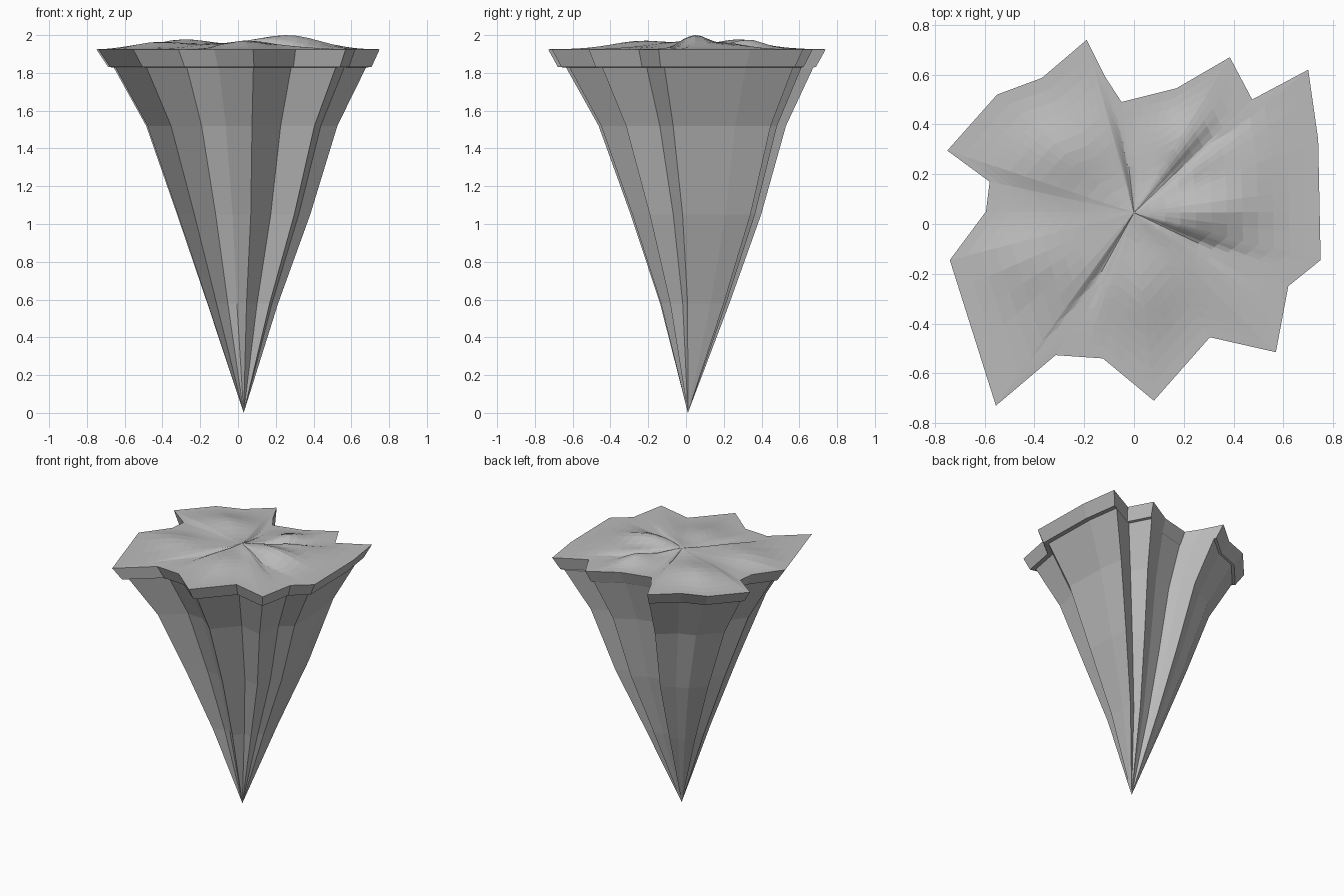
import bpy
import math
from mathutils import Vector

cube = bpy.data.objects.get("Cube")
if cube:
    bpy.data.objects.remove(cube, do_unlink=True)

stone = bpy.data.materials.new("grey_stone")
stone.use_nodes = True
GREY = (0.5, 0.5, 0.5, 1)
stone.diffuse_color = GREY
stone.node_tree.nodes["Principled BSDF"].inputs["Base Color"].default_value = GREY

# Jagged plan outline, counterclockwise
OUTLINE = [Vector(p) for p in (
    (.74, .34), (.70, .62), (.475, .50), (.385, .67), (.17, .545), (-.05, .49),
    (-.115, .59), (-.19, .74), (-.37, .587), (-.55, .52), (-.75, .295),
    (-.58, .17), (-.595, .05), (-.74, -.145), (-.555, -.73), (-.315, -.527),
    (-.125, -.54), (.08, -.71), (.305, -.455), (.57, -.515), (.62, -.25),
    (.75, -.145))]


def make_object(name, verts, faces):
    mesh = bpy.data.meshes.new(name)
    mesh.from_pydata(verts, [], faces)
    mesh.update()
    mesh.materials.append(stone)
    obj = bpy.data.objects.new(name, mesh)
    bpy.context.collection.objects.link(obj)
    return obj


def bridge(rings, count):
    return [(r * count + i, r * count + (i + 1) % count,
             (r + 1) * count + (i + 1) % count, (r + 1) * count + i)
            for r in range(rings - 1) for i in range(count)]


def loft(name, sections, tip=None):
    """Join scaled copies of the outline: (height, scale, offset x, offset y)."""
    n = len(OUTLINE)
    verts = [(p.x * s + ox, p.y * s + oy, z)
             for z, s, ox, oy in sections for p in OUTLINE]
    faces = bridge(len(sections), n)
    if tip:
        last = (len(sections) - 1) * n
        verts.append(tip)
        faces += [(last + i, last + (i + 1) % n, len(verts) - 1) for i in range(n)]
    # sections run downwards, so reverse the winding to face outwards
    return make_object(name, verts, [f[::-1] for f in faces])


# Rim with a narrow ledge below it, then the fluted tapering body
loft("rim", [(1.925, 1, 0, 0), (1.832, .93, .01, 0), (1.828, .89, .01, .015)])
loft("tapered_body", [(1.828, .89, .01, .015), (1.52, .675, .02, .03),
                      (1.05, .47, .03, .05), (.58, .25, .025, .045)],
     tip=(.03, .01, 0))

# Rolling top surface: hills (x, y, height, spread x, spread y) and gullies
CENTRE = Vector((0, .045))
HILLS = [(.27, .05, .06, .2, .09), (-.45, -.16, .035, .2, .14),
         (-.3, .3, .045, .2, .16), (.2, .33, .04, .1, .12),
         (.05, -.25, .03, .15, .18), (.45, .2, .02, .15, .15)]
GULLIES = [(-.315, -.527), (-.05, .49), (.475, .50), (.62, -.25)]


def height(p, t):
    h = .035 * (1 - t)
    for x, y, a, sx, sy in HILLS:
        h += a * math.exp(-((p.x - x) / sx) ** 2 - ((p.y - y) / sy) ** 2)
    for g in GULLIES:
        d = Vector(g) - CENTRE
        off = (p - CENTRE).angle(d, 0) if t > 0 else 1
        h -= .025 * math.exp(-(off / .1) ** 2) * math.sin(math.pi * t)
    return 1.925 + max(h, .004) * (1 - t ** 5)


SUB, RINGS = 5, 12
edge = [a.lerp(b, k / SUB) for a, b in zip(OUTLINE, OUTLINE[1:] + OUTLINE[:1])
        for k in range(SUB)]
n = len(edge)
top_verts = []
for r in range(1, RINGS + 1):
    t = r / RINGS
    for e in edge:
        p = CENTRE.lerp(e, t)
        top_verts.append((p.x, p.y, height(p, t)))
top_faces = [f[::-1] for f in bridge(RINGS, n)]
top_verts.append((CENTRE.x, CENTRE.y, height(CENTRE, 0)))
top_faces += [(i, (i + 1) % n, len(top_verts) - 1) for i in range(n)]
make_object("rolling_top", top_verts, top_faces)

# Fit the summit to the full height
peak = max(v[2] for v in top_verts)
for v in bpy.data.objects["rolling_top"].data.vertices:
    v.co.z = 1.925 + (v.co.z - 1.925) * .075 / (peak - 1.925)
